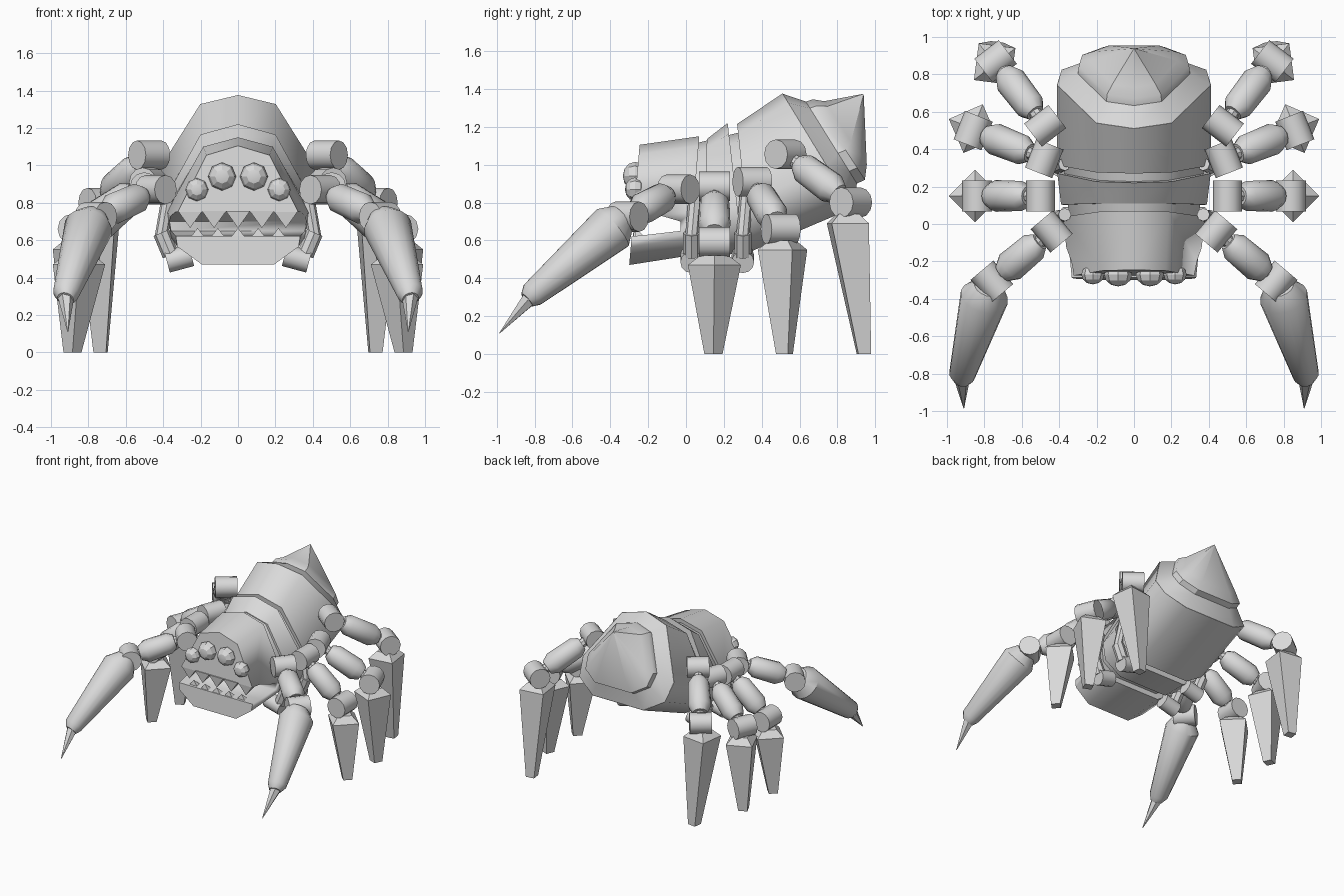
import bpy
import bmesh
from math import cos, sin, pi, radians
from mathutils import Vector

cube = bpy.data.objects.get("Cube")
if cube:
    bpy.data.objects.remove(cube)

grey = bpy.data.materials.new("grey_metal")
grey.use_nodes = True
GREY = (0.7, 0.7, 0.7, 1)
grey.diffuse_color = GREY
grey.node_tree.nodes["Principled BSDF"].inputs["Base Color"].default_value = GREY
UP = Vector((0, 0, 1))


def finish(name, bm, angle=40, mirror=False):
    bmesh.ops.recalc_face_normals(bm, faces=bm.faces)
    mesh = bpy.data.meshes.new(name)
    bm.to_mesh(mesh)
    bm.free()
    mesh.materials.append(grey)
    mesh.shade_smooth()
    mesh.set_sharp_from_angle(angle=radians(angle))
    obj = bpy.data.objects.new(name, mesh)
    bpy.context.collection.objects.link(obj)
    if mirror:
        obj.modifiers.new("Mirror", 'MIRROR')
    return obj


def loft(name, rings, angle=40, mirror=False):
    """Skin a list of equal-length point rings and cap both ends."""
    bm = bmesh.new()
    loops = [[bm.verts.new(p) for p in ring] for ring in rings]
    n = len(loops[0])
    for a, b in zip(loops, loops[1:]):
        for i in range(n):
            j = (i + 1) % n
            bm.faces.new((a[i], a[j], b[j], b[i]))
    bm.faces.new(loops[0])
    bm.faces.new(loops[-1])
    return finish(name, bm, angle, mirror)


def tube(name, points, radii, sides=12, axis=None, side=None, mirror=True):
    """Round or faceted limb through points, with one radius at each."""
    pts = [Vector(p) for p in points]
    d = axis or (pts[-1] - pts[0]).normalized()
    u = side or d.cross(UP if abs(d.z) < 0.9 else Vector((1, 0, 0)))
    u = (u - d * u.dot(d)).normalized()
    v = d.cross(u)
    rings = [[p + r * (u * cos(2 * pi * i / sides) + v * sin(2 * pi * i / sides))
              for i in range(sides)] for p, r in zip(pts, radii)]
    return loft(name, rings, mirror=mirror)


def hinge(name, centre, axis, radius, half=0.082):
    return tube(name, [centre - axis * half, centre + axis * half], [radius] * 2)


# Body cross-section: half width fraction, fraction from top to bottom
HALF = [(0, 0), (0.49, 0.08), (1, 0.63), (0.94, 0.85), (0.56, 1)]
PROFILE = HALF + [(-u, t) for u, t in reversed(HALF[1:])]


def section(top, bottom, width):
    (y0, z0), (y1, z1) = top, bottom
    return [Vector((u * width, y0 + t * (y1 - y0), z0 + t * (z1 - z0)))
            for u, t in PROFILE]


# Head with an open mouth
head = loft("head", [section((-0.245, 1.105), (-0.30, 0.47), 0.345),
                     section((0.07, 1.15), (0.02, 0.52), 0.38)], 50)
mouth = [(-0.5, 0.75), (-0.2, 0.75), (-0.03, 0.70),
         (-0.03, 0.65), (-0.2, 0.63), (-0.5, 0.60)]
cutter = loft("mouth_cutter", [[(x, y, z) for y, z in mouth] for x in (-1, 1)], 1)
cutter.hide_render = True
cut = head.modifiers.new("Mouth", 'BOOLEAN')
cut.operation = 'DIFFERENCE'
cut.solver = 'EXACT'
cut.object = cutter
bpy.context.view_layer.objects.active = head
bpy.ops.object.modifier_apply(modifier=cut.name)
bpy.data.objects.remove(cutter)

# Zigzag teeth on both jaws
for name, count, half, base, tip in (("upper_teeth", 5, 0.32, 0.755, 0.665),
                                     ("lower_teeth", 5, 0.27, 0.595, 0.665)):
    bm = bmesh.new()
    for i in range(count):
        w = half / count
        x = -half + w * (2 * i + 1)
        back = 0.06 * (abs(x) / half) ** 2
        ring = [bm.verts.new((x + dx, -0.25 + dy + back * 0.3, base))
                for dx, dy in ((-w, -0.035), (w, -0.035), (w, 0.04), (-w, 0.04))]
        peak = bm.verts.new((x, -0.275 + back * 0.3, tip))
        bm.faces.new(ring)
        for k in range(4):
            bm.faces.new((ring[k], ring[(k + 1) % 4], peak))
    finish(name, bm, 20)

# Eyes
for name, x, z, r in (("inner_eye", 0.085, 0.94, 0.075), ("outer_eye", 0.22, 0.87, 0.062)):
    bm = bmesh.new()
    bmesh.ops.create_uvsphere(bm, u_segments=8, v_segments=6, radius=r)
    for v in bm.verts:
        y, h = v.co.y, v.co.z
        v.co = Vector((x + v.co.x, -0.27 - h * 0.85, z + y))
    finish(name, bm, 25, True)

# Neck core, middle ring and abdomen
loft("body_core", [section((0.04, 1.11), (0.02, 0.56), 0.345),
                   section((0.32, 1.18), (0.36, 0.60), 0.38)], 50)
loft("middle_ring", [section((0.11, 1.135), (0.10, 0.52), 0.39),
                     section((0.22, 1.22), (0.30, 0.53), 0.41)], 50)
loft("abdomen", [section((0.27, 1.215), (0.34, 0.54), 0.41),
                 section((0.51, 1.376), (0.88, 0.77), 0.412)], 50)
loft("tail_cone", [section((0.51, 1.375), (0.88, 0.772), 0.41),
                   section((0.633, 1.333), (0.903, 0.90), 0.30),
                   section((0.67, 1.345), (0.945, 0.92), 0.295),
                   section((0.73, 1.335), (0.955, 1.0), 0.235),
                   section((0.935, 1.374), (0.939, 1.366), 0.004)], 32)

# Legs: hip, knee, foot shoulder and foot end
LEGS = [
    ("front", (0.44, -0.04, 0.87), (0.76, -0.31, 0.725), None, None),
    ("second", (0.50, 0.15, 0.885), (0.84, 0.15, 0.59), (0.85, 0.15, 0.47), (0.885, 0.145, 0)),
    ("third", (0.48, 0.35, 0.91), (0.86, 0.50, 0.66), (0.86, 0.51, 0.55), (0.885, 0.52, 0)),
    ("rear", (0.475, 0.525, 1.055), (0.74, 0.87, 0.80), (0.745, 0.855, 0.69), (0.735, 0.94, 0)),
]
for name, hip, knee, shoulder, end in LEGS:
    hip, knee = Vector(hip), Vector(knee)
    out = knee - hip
    out.z = 0
    axis = UP.cross(out).normalized()
    hinge(name + "_hip", hip, axis, 0.078)
    hinge(name + "_knee", knee, axis, 0.08)
    # Upper leg: slim pin through a barrel
    tube(name + "_leg_pin", [hip, knee], [0.035] * 2, 8)
    tube(name + "_upper_leg", [hip.lerp(knee, t) for t in (0.2, 0.3, 0.7, 0.82)],
         [0.05, 0.08, 0.085, 0.055])
    # Faceted foot
    if end:
        shoulder, end = Vector(shoulder), Vector(end)
        tube(name + "_foot", [shoulder + UP * 0.05, shoulder, end],
             [0.075, 0.14, 0.048], 4, axis=-UP, side=axis)

# Front claws
tube("front_claw", [(0.775, -0.335, 0.72), (0.80, -0.39, 0.665),
                    (0.92, -0.81, 0.315), (0.922, -0.84, 0.285)],
     [0.08, 0.13, 0.07, 0.045], 16)
tube("claw_spike", [(0.92, -0.82, 0.30), (0.91, -0.985, 0.11)], [0.045, 0.002], 6)

# Lower side braces
for name, y in (("front_brace", 0.03), ("back_brace", 0.30)):
    tube(name + "_strut", [(0.37, y + 0.02, 0.85), (0.41, y, 0.62)], [0.035, 0.035], 8)
    tube(name + "_link", [(0.41, y, 0.64), (0.36, y, 0.52)], [0.045, 0.045], 8)
    tube(name + "_foot", [(0.25, y, 0.52), (0.38, y, 0.485)], [0.06, 0.06])
